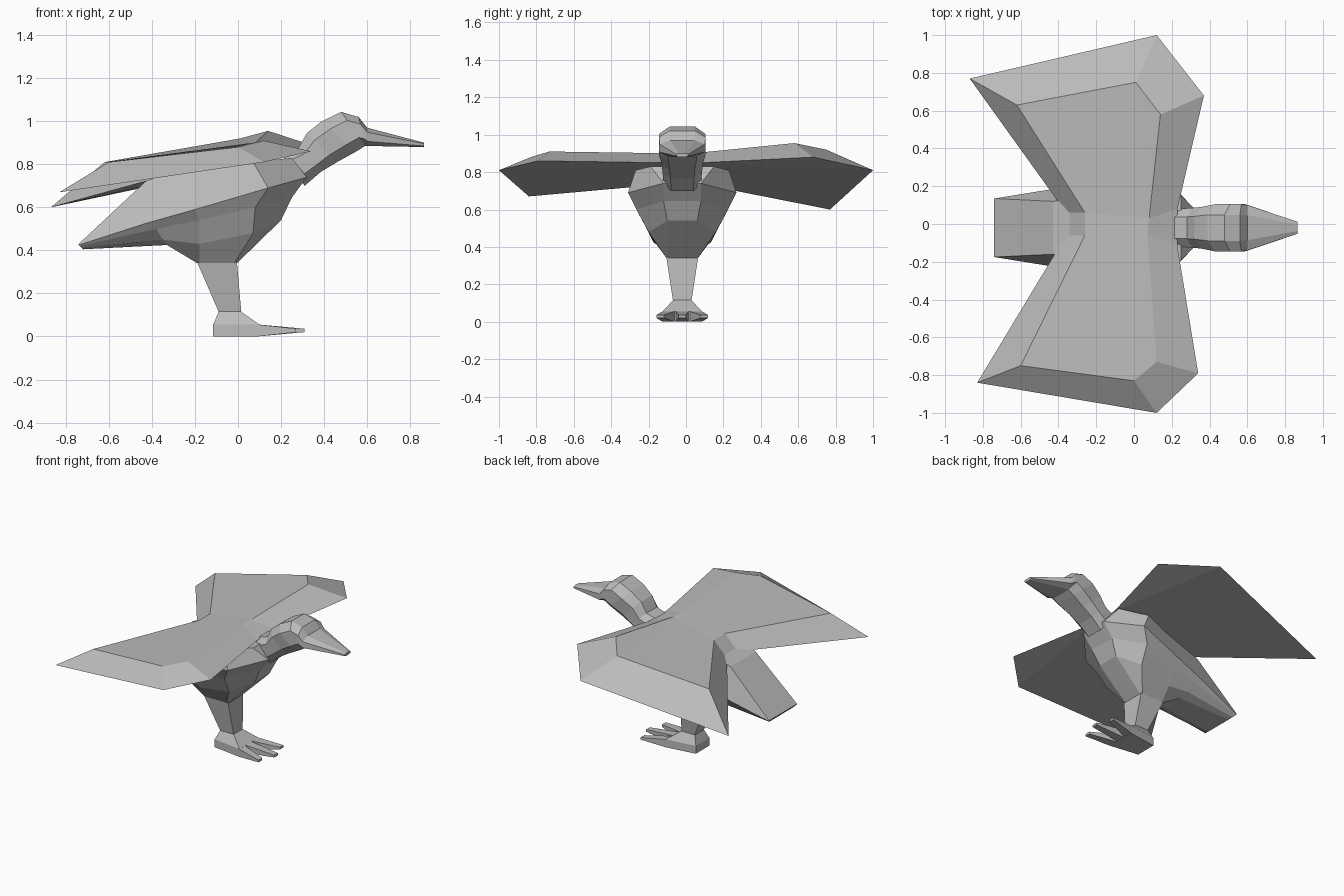
import bpy, bmesh
from mathutils import Vector

if "Cube" in bpy.data.objects:
    bpy.data.objects.remove(bpy.data.objects["Cube"])

YC = -0.02  # body centre line
grey = bpy.data.materials.new("plain_grey")
grey.diffuse_color = (0.5, 0.5, 0.5, 1)
grey.use_nodes = True
grey.node_tree.nodes["Principled BSDF"].inputs["Base Color"].default_value = grey.diffuse_color


def finish(name, bm):
    bmesh.ops.remove_doubles(bm, verts=bm.verts, dist=0.0005)
    bmesh.ops.recalc_face_normals(bm, faces=bm.faces)
    me = bpy.data.meshes.new(name)
    bm.to_mesh(me)
    bm.free()
    me.materials.append(grey)
    ob = bpy.data.objects.new(name, me)
    bpy.context.collection.objects.link(ob)
    return ob


def loft(name, half_rings):
    """Skin mirrored half rings (x, half width, z), listed top to bottom."""
    bm = bmesh.new()
    rings = []
    for r in half_rings:
        right = [bm.verts.new((x, YC + w, z)) for x, w, z in r]
        left = [bm.verts.new((x, YC - w, z)) for x, w, z in r]
        rings.append(right + left[::-1])
    n = len(rings[0])
    for a, b in zip(rings, rings[1:]):
        for i in range(n):
            j = (i + 1) % n
            bm.faces.new((a[i], a[j], b[j], b[i]))
    for r in (rings[0], rings[-1]):  # close the ends in strips
        for i in range(n // 2 - 1):
            bm.faces.new((r[i], r[i + 1], r[n - 2 - i], r[n - 1 - i]))
    return finish(name, bm)


# Body with flat tail and faceted chest
loft("body_and_tail", [
    [(-.74, .155, .43), (-.74, .155, .425), (-.735, .15, .42), (-.725, .13, .41), (-.72, .10, .405)],
    [(-.43, .14, .72), (-.43, .205, .525), (-.38, .185, .50), (-.35, .14, .45), (-.33, .08, .425)],
    [(-.22, .16, .81), (-.20, .24, .59), (-.18, .20, .54), (-.18, .15, .43), (-.18, .08, .335)],
    [(.07, .25, .81), (.14, .29, .69), (.08, .245, .60), (.07, .18, .48), (-.02, .08, .335)],
    [(.25, .17, .83), (.32, .10, .74), (.25, .10, .645), (.20, .08, .54), (-.01, .075, .335)],
])


# Neck, head and beak: top point, bottom point, half width
def oval(top, bot, w):
    t, b = Vector(top), Vector(bot)
    return [(*[(p := t.lerp(b, f)).x, w * k, p.y],)
            for f, k in ((0, .55), (.25, 1), (.75, 1), (1, .6))]


loft("neck_head_beak", [oval(*s) for s in (
    ((.20, .85), (.31, .70), .10),
    ((.28, .875), (.385, .765), .105),
    ((.32, .945), (.46, .81), .11),
    ((.39, 1.0), (.55, .86), .125),
    ((.48, 1.043), (.59, .885), .125),
    ((.56, 1.02), (.595, .885), .125),
    ((.60, .97), (.605, .885), .12),
    ((.865, .90), (.865, .88), .032))])

# Wings: flat lower outline and smaller raised upper outline, root to root
LOW = {1: [(.23, .08, .85), (.37, .68, .88), (.12, 1.0, .81), (-.87, .77, .60), (-.36, .06, .74)],
       -1: [(.23, -.12, .85), (.34, -.79, .86), (.12, -1.0, .81), (-.83, -.84, .67), (-.36, -.06, .74)]}
UP = {1: [(.08, .03, .90), (.14, .58, .955), (.01, .75, .92), (-.62, .63, .81), (-.26, .06, .84)],
      -1: [(.07, -.05, .90), (.12, -.73, .91), (.00, -.83, .88), (-.60, -.75, .81), (-.26, -.06, .84)]}
bm = bmesh.new()
root = {}
for s in (1, -1):
    lo = [bm.verts.new(p) for p in LOW[s]]
    up = [bm.verts.new(p) for p in UP[s]]
    for i in range(4):
        bm.faces.new((lo[i], lo[i + 1], up[i + 1], up[i]))
    for v in (lo, up):
        bm.faces.new((v[0], v[1], v[2]))
        bm.faces.new((v[0], v[2], v[3], v[4]))
    root[s] = [lo[0], up[0], up[4], lo[4]]
for i in range(4):  # bridge across the back
    j = (i + 1) % 4
    bm.faces.new((root[1][i], root[1][j], root[-1][j], root[-1][i]))
finish("wings", bm)


def stack(name, levels):
    """Tapered block from (back x, front x, back half width, front half width, back z, front z)."""
    bm = bmesh.new()
    rings = [[bm.verts.new(p) for p in ((a, YC - wa, za), (b, YC - wb, zb),
                                        (b, YC + wb, zb), (a, YC + wa, za))]
             for a, b, wa, wb, za, zb in levels]
    for r, q in zip(rings, rings[1:]):
        for i in range(4):
            j = (i + 1) % 4
            bm.faces.new((r[i], r[j], q[j], q[i]))
    bm.faces.new(rings[0])
    bm.faces.new(rings[-1])
    return finish(name, bm)


# Single central leg and wedge foot
stack("leg", [(-.19, -.005, .085, .085, .345, .345), (-.09, .015, .05, .05, .115, .115)])
stack("foot", [(-.09, .015, .05, .05, .115, .115), (-.115, .10, .075, .105, .055, .055),
               (-.115, .10, .075, .105, 0, 0)])

# Three splayed toes
for name, y0, y1, x1 in (("left_toe", .072, .118, .27), ("middle_toe", 0, 0, .31),
                         ("right_toe", -.072, -.118, .27)):
    bm = bmesh.new()
    ends = []
    for x, y, w, zb, zt in ((.09, y0, .033, 0, .056), (x1, y1, .02, .02, .036)):
        ends.append([bm.verts.new((x, YC + y + dy, z)) for dy, z in
                     ((-w, zb), (w, zb), (w, zt), (-w, zt))])
    for i in range(4):
        j = (i + 1) % 4
        bm.faces.new((ends[0][i], ends[0][j], ends[1][j], ends[1][i]))
    for e in ends:
        bm.faces.new(e)
    finish(name, bm)
